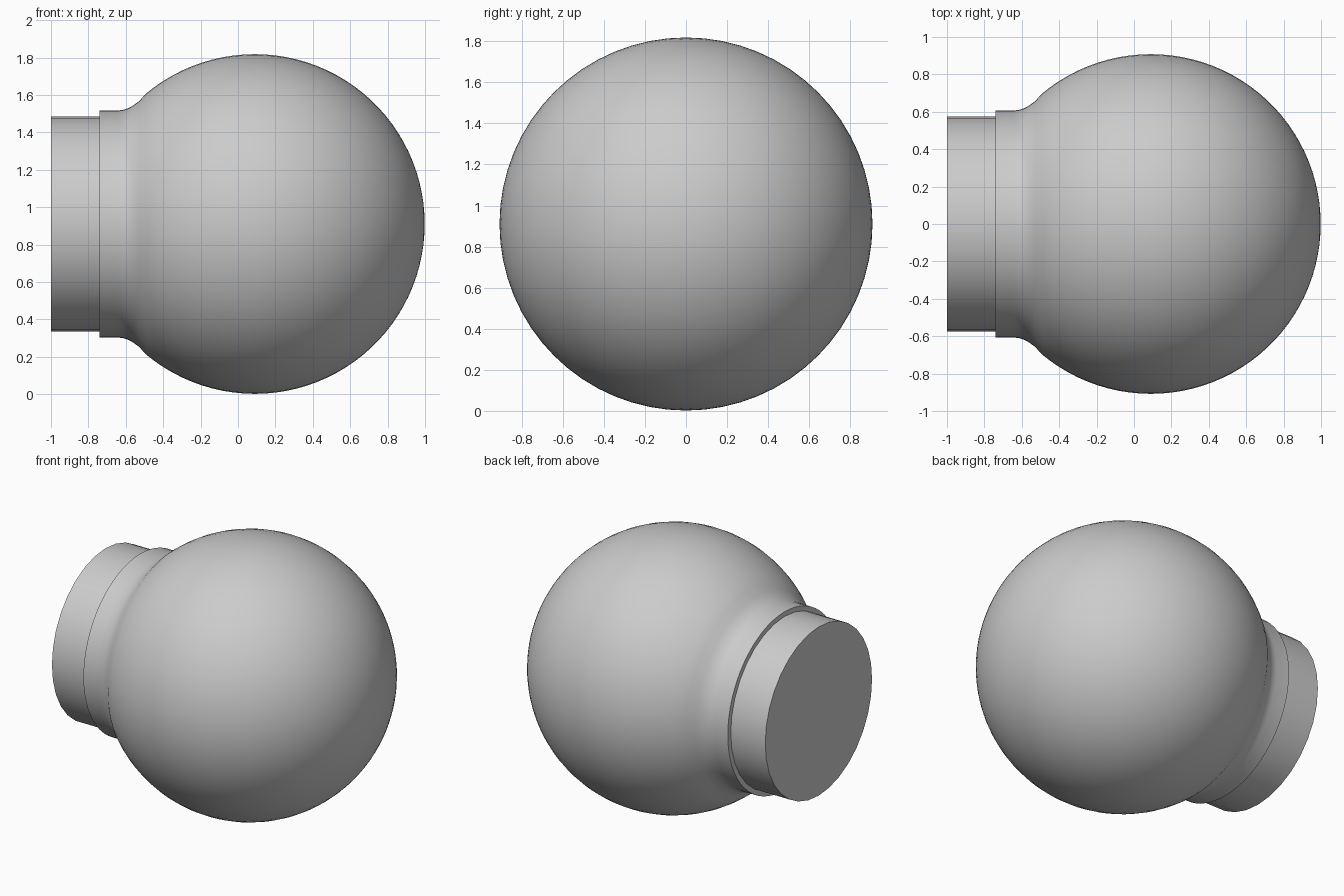
import bpy
import math

cube = bpy.data.objects.get("Cube")
if cube:
    bpy.data.objects.remove(cube, do_unlink=True)

AXIS_Z = 0.91       # height of the lamp's horizontal axis
GLOBE_X = 0.09      # globe centre along the axis
GLOBE_R = 0.908

grey = bpy.data.materials.new("neutral grey")
grey.use_nodes = True
colour = (0.6, 0.6, 0.6, 1)
grey.diffuse_color = colour
grey.node_tree.nodes["Principled BSDF"].inputs["Base Color"].default_value = colour


def lathe(name, profile, sides):
    """Revolve (x, radius) points around the horizontal axis; radius 0 is a pole."""
    verts, faces, rings = [], [], []
    for x, r in profile:
        start = len(verts)
        count = 1 if r < 1e-5 else sides
        for i in range(count):
            a = math.tau * i / sides
            verts.append((x, r * math.cos(a), AXIS_Z + r * math.sin(a)))
        rings.append([start + i % count for i in range(sides)])
    for a, b in zip(rings, rings[1:]):
        for i in range(sides):
            j = (i + 1) % sides
            quad = (a[i], b[i], b[j], a[j])
            faces.append(tuple(dict.fromkeys(quad)))
    mesh = bpy.data.meshes.new(name)
    mesh.from_pydata(verts, [], faces)
    mesh.flip_normals()
    mesh.materials.append(grey)
    obj = bpy.data.objects.new(name, mesh)
    bpy.context.collection.objects.link(obj)
    bpy.ops.object.select_all(action='DESELECT')
    obj.select_set(True)
    bpy.context.view_layer.objects.active = obj
    bpy.ops.object.shade_smooth_by_angle(angle=math.radians(35))
    return obj


# Globe: rim, straight collar, soft flare, then the sphere to its far pole
globe = [(-0.74, 0.56), (-0.74, 0.607), (-0.64, 0.607), (-0.61, 0.611),
         (-0.585, 0.62), (-0.56, 0.634), (-0.53, 0.656)]
steps = 36
first = math.acos((-0.49 - GLOBE_X) / GLOBE_R)
for i in range(steps + 1):
    t = first * (1 - i / steps)
    globe.append((GLOBE_X + GLOBE_R * math.cos(t), GLOBE_R * math.sin(t)))
lathe("globe", globe, 64)

# Base: plain capped cylinder that plugs into the collar
lathe("base", [(-1, 0), (-1, 0.575), (-0.66, 0.575), (-0.66, 0)], 32)
